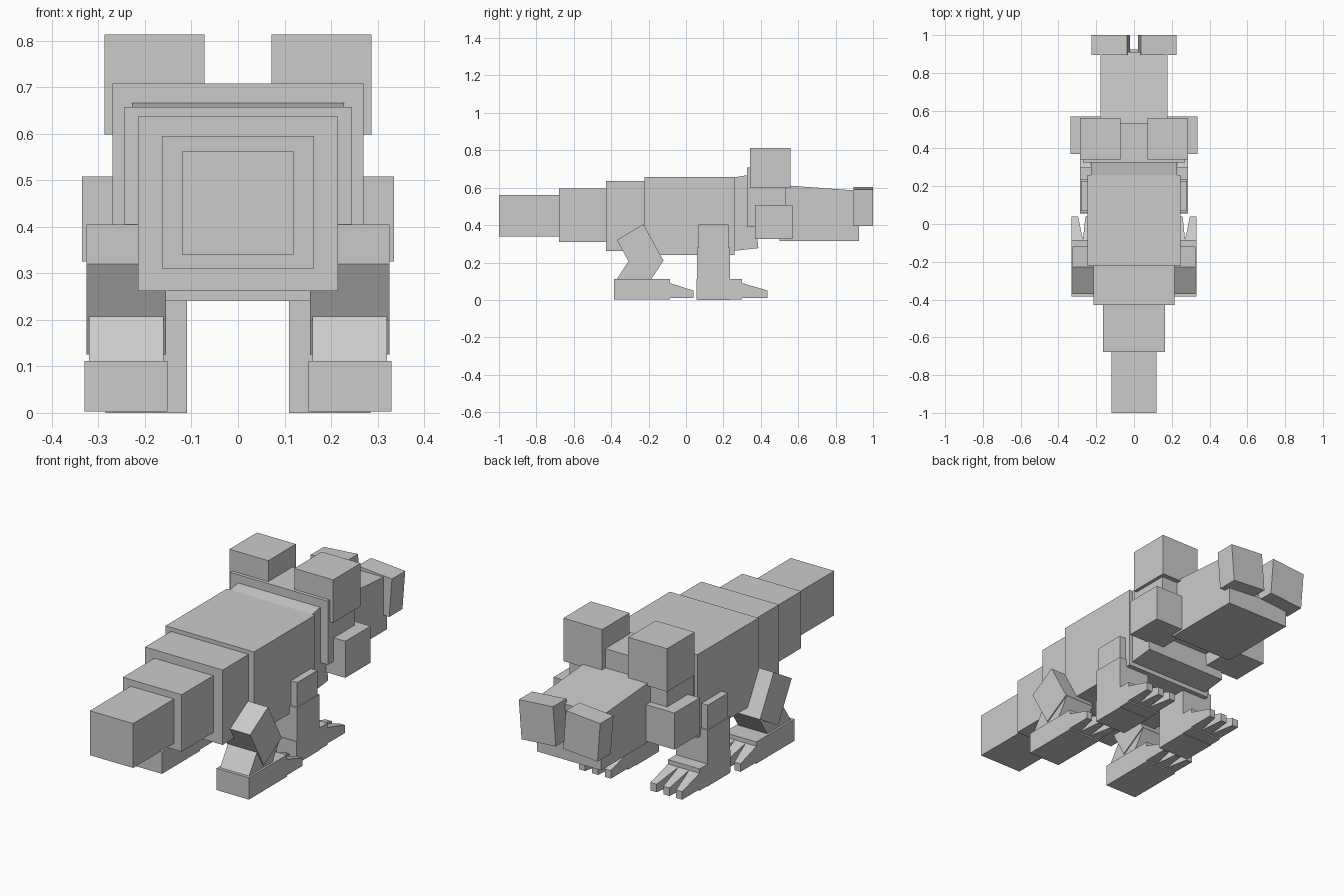
import bpy
import bmesh
import math
from mathutils import Matrix

cube = bpy.data.objects.get("Cube")
if cube:
    bpy.data.objects.remove(cube, do_unlink=True)

GREY = (0.6, 0.6, 0.6, 1.0)
grey = bpy.data.materials.new("plain grey")
grey.use_nodes = True
grey.diffuse_color = GREY
grey.node_tree.nodes["Principled BSDF"].inputs["Base Color"].default_value = GREY


def finish(name, bm):
    bmesh.ops.recalc_face_normals(bm, faces=bm.faces[:])
    mesh = bpy.data.meshes.new(name)
    bm.to_mesh(mesh)
    bm.free()
    mesh.materials.append(grey)
    obj = bpy.data.objects.new(name, mesh)
    bpy.context.scene.collection.objects.link(obj)
    return obj


def box(name, x, y, z, roll=0.0):
    """Box from (min, max) ranges, optionally rolled about its long axis."""
    bm = bmesh.new()
    size = Matrix.Diagonal((x[1] - x[0], y[1] - y[0], z[1] - z[0], 1))
    centre = Matrix.Translation([sum(r) / 2 for r in (x, y, z)])
    bmesh.ops.create_cube(bm, size=1, matrix=centre @ Matrix.Rotation(roll, 4, "Y") @ size)
    return finish(name, bm)


def side_profile(name, x, points):
    """Extrude a (y, z) outline across an x range."""
    bm = bmesh.new()
    face = bm.faces.new([bm.verts.new((x[0], y, z)) for y, z in points])
    geom = bmesh.ops.extrude_face_region(bm, geom=[face])["geom"]
    moved = [v for v in geom if isinstance(v, bmesh.types.BMVert)]
    bmesh.ops.translate(bm, verts=moved, vec=(x[1] - x[0], 0, 0))
    return finish(name, bm)


def toes(name, x, y, tip):
    """Three tapering toes fanned from the front of a foot."""
    bm = bmesh.new()
    width = x[1] - x[0]
    tip_w, third = width * 0.19, width / 3
    for i in range(3):
        base = x[0] + i * third
        tip_x = x[0] + i * (width - tip_w) / 2
        rings = []
        for a, b, yy, top in ((base, base + third, y, 0.09),
                              (tip_x, tip_x + tip_w, tip, 0.05)):
            rings.append([bm.verts.new(p) for p in
                          ((a, yy, 0.01), (b, yy, 0.01), (b, yy, top), (a, yy, top))])
        back, front = rings
        bm.faces.new(back)
        bm.faces.new(front)
        for k in range(4):
            n = (k + 1) % 4
            bm.faces.new((back[k], back[n], front[n], front[k]))
    return finish(name, bm)


def mirrored(obj):
    """Keep the left part and add its mirrored right twin."""
    base = obj.name
    obj.name = "left_" + base
    bm = bmesh.new()
    bm.from_mesh(obj.data)
    bmesh.ops.scale(bm, verts=bm.verts[:], vec=(-1, 1, 1))
    finish("right_" + base, bm)


def centred(half):
    return (-half, half)


# Tail, rump and body
box("tail_tip", centred(0.12), (-1.0, -0.67), (0.34, 0.562))
box("tail_middle", centred(0.163), (-0.678, -0.42), (0.31, 0.595))
box("rump", centred(0.215), (-0.428, -0.2), (0.262, 0.637))
box("body", centred(0.245), (-0.223, 0.26), (0.241, 0.657))

# Neck and head
side_profile("neck", centred(0.228),
             [(0.2, 0.256), (0.387, 0.277), (0.345, 0.67), (0.2, 0.645)])
box("head", centred(0.27), (0.325, 0.535), (0.39, 0.708))
side_profile("snout", centred(0.178),
             [(0.5, 0.418), (0.9, 0.39), (0.91, 0.585), (0.5, 0.615)])
box("lower_jaw", centred(0.178), (0.5, 0.925), (0.315, 0.413))
mirrored(box("eye", (0.072, 0.287), (0.342, 0.56), (0.598, 0.813)))
mirrored(box("cheek", (0.135, 0.335), (0.37, 0.57), (0.325, 0.508)))
mirrored(box("nostril", (0.028, 0.218), (0.895, 1.0), (0.4025, 0.5975), math.radians(4.5)))

# Front legs
mirrored(box("upper_arm", (0.14, 0.28), (0.068, 0.228), (0.2, 0.402)))
mirrored(box("forearm", (0.11, 0.285), (0.058, 0.236), (0.0, 0.28)))
mirrored(box("front_foot", (0.11, 0.285), (0.055, 0.3), (0.003, 0.112)))
mirrored(toes("front_toes", (0.11, 0.285), 0.3, 0.437))

# Hind legs
mirrored(side_profile("thigh", (0.155, 0.326),
                      [(-0.37, 0.32), (-0.228, 0.405), (-0.12, 0.21), (-0.262, 0.125)]))
mirrored(side_profile("shin", (0.16, 0.32),
                      [(-0.378, 0.1), (-0.193, 0.1), (-0.122, 0.208), (-0.305, 0.21)]))
mirrored(box("hind_foot", (0.151, 0.33), (-0.385, -0.085), (0.003, 0.112)))
mirrored(toes("hind_toes", (0.151, 0.33), -0.085, 0.04))
